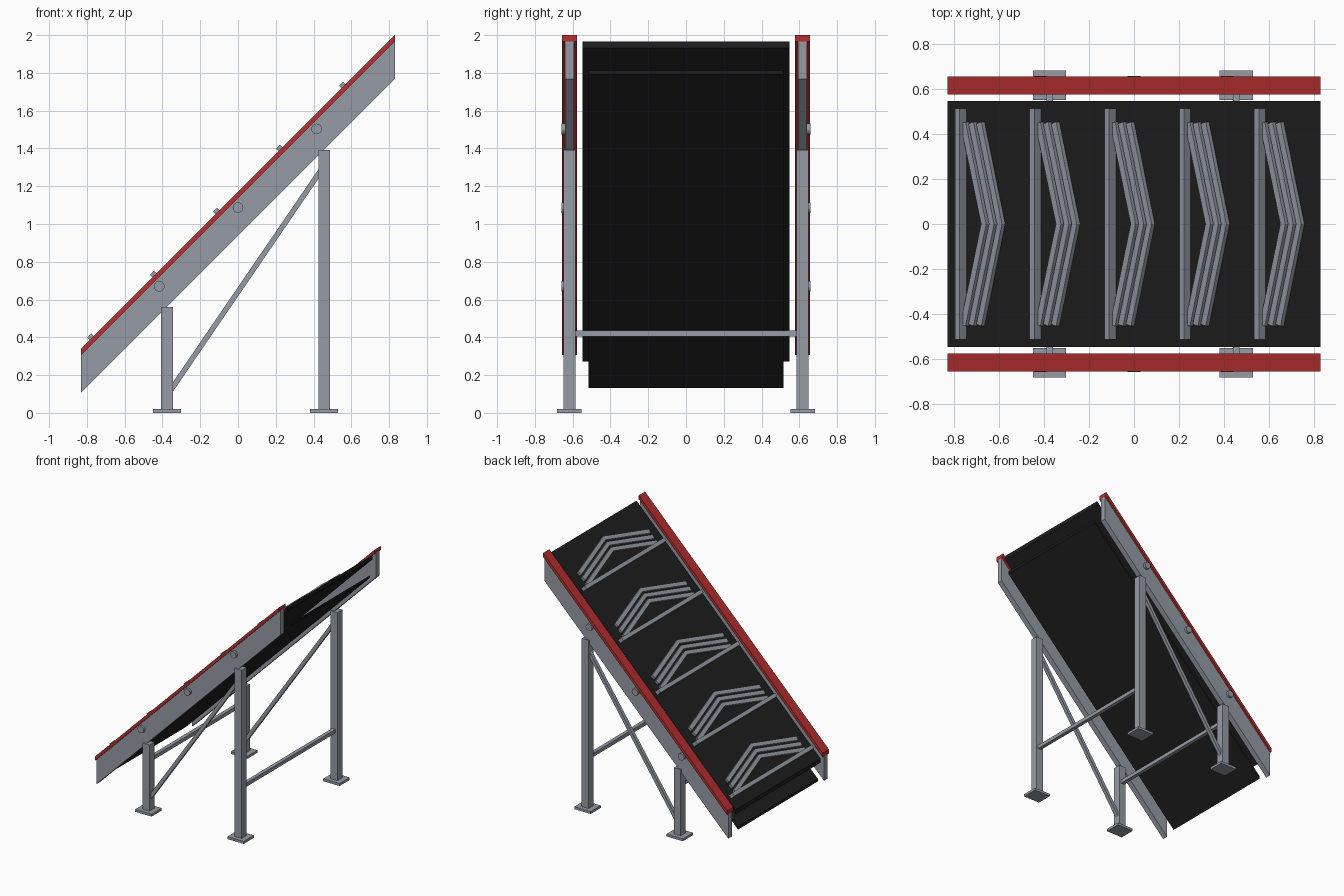
import bpy, math
from mathutils import Vector, Matrix

cube = bpy.data.objects.get("Cube")
if cube:
    bpy.data.objects.remove(cube, do_unlink=True)


def material(name, rgb):
    m = bpy.data.materials.new(name)
    m.use_nodes = True
    m.diffuse_color = (*rgb, 1)
    m.node_tree.nodes["Principled BSDF"].inputs["Base Color"].default_value = (*rgb, 1)
    return m


STEEL = material("steel grey", (0.30, 0.33, 0.38))
RED = material("rail red", (0.46, 0.028, 0.028))
RUBBER = material("belt black", (0.013, 0.013, 0.013))

HALF = 0.83          # half length along x
BELT_TOP = 1.137     # belt surface height at x = 0, rising at 45 degrees


def prism(name, outline, offset, mat, matrix=Matrix()):
    """Extrude a closed 3D outline by an offset vector."""
    n = len(outline)
    a = [Vector(p) for p in outline]
    verts = a + [p + Vector(offset) for p in a]
    faces = [tuple(range(n)), tuple(range(2 * n - 1, n - 1, -1))]
    faces += [(i, i + n, (i + 1) % n + n, (i + 1) % n) for i in range(n)]
    mesh = bpy.data.meshes.new(name)
    mesh.from_pydata([matrix @ v for v in verts], [], faces)
    mesh.materials.append(mat)
    obj = bpy.data.objects.new(name, mesh)
    bpy.context.collection.objects.link(obj)
    # consistent outward normals
    import bmesh
    bm = bmesh.new()
    bm.from_mesh(mesh)
    bmesh.ops.recalc_face_normals(bm, faces=bm.faces)
    bm.to_mesh(mesh)
    bm.free()
    return obj


def slope_slab(name, y0, y1, top, thick, mat):
    """Sloping slab with vertical ends; top is its height at x = 0."""
    z0, z1 = top - HALF, top + HALF
    outline = [(-HALF, y0, z0), (HALF, y0, z1), (HALF, y0, z1 - thick), (-HALF, y0, z0 - thick)]
    return prism(name, outline, (0, y1 - y0, 0), mat)


def box(name, x0, x1, y0, y1, z0, z1, mat, matrix=Matrix()):
    outline = [(x0, y0, z0), (x1, y0, z0), (x1, y1, z0), (x0, y1, z0)]
    return prism(name, outline, (0, 0, z1 - z0), mat, matrix)


# Carrying belt and return belt
slope_slab("carrying_belt", -0.548, 0.548, BELT_TOP, 0.035, RUBBER)
slope_slab("return_belt", -0.515, 0.515, 0.983, 0.02, RUBBER)

# Cleats: one straight bar and three nested chevrons per group
tilt = Matrix.Rotation(-math.pi / 4, 4, 'Y')
for i in range(5):
    x = -0.758 + i / 3
    frame = Matrix.Translation((x, 0, x + BELT_TOP)) @ tilt
    box(f"cleat_bar_{i}", -0.015, 0.015, -0.515, 0.515, -0.005, 0.042, STEEL, frame)
    for j in range(3):
        tip, arm, w = 0.26 - 0.05 * j, 0.13, 0.032
        outline = [(tip, 0, 0), (tip - arm, 0.455, 0), (tip - arm - w, 0.447, 0),
                   (tip - w, 0, 0), (tip - arm - w, -0.447, 0), (tip - arm, -0.455, 0)]
        prism(f"chevron_{i}_{j}", outline, (0, 0, 0.02), STEEL, frame)

LEGS = {"low": (-0.376, 0.56), "high": (0.456, 1.392)}

for side, s in (("left_back", 1), ("right_front", -1)):
    # Side plate with red cap rail
    slope_slab(f"side_plate_{side}", s * 0.594, s * 0.64, BELT_TOP, 0.2, STEEL)
    slope_slab(f"cap_rail_{side}", s * 0.576, s * 0.657, BELT_TOP + 0.033, 0.033, RED)

    # Roller bosses on the outside of the plate
    for x in (-0.417, 0, 0.416):
        bpy.ops.mesh.primitive_cylinder_add(
            vertices=24, radius=0.028, depth=0.03,
            location=(x, s * 0.645, x + 1.087), rotation=(math.pi / 2, 0, 0))
        boss = bpy.context.object
        boss.name = f"roller_boss_{side}"
        boss.data.materials.append(STEEL)
        bpy.ops.object.shade_smooth_by_angle()

    # Legs and foot plates
    for end, (x, top) in LEGS.items():
        box(f"leg_{end}_{side}", x - 0.031, x + 0.031, s * 0.585, s * 0.649, 0.01, top, STEEL)
        box(f"foot_{end}_{side}", x - 0.074, x + 0.074, s * 0.553, s * 0.683, 0, 0.02, STEEL)

    # Diagonal brace between the legs
    a, b = Vector((-0.37, 0, 0.1)), Vector((0.45, 0, 1.3))
    n = Vector((-(b - a).z, 0, (b - a).x)).normalized() * 0.014
    y = Vector((0, s * 0.603, 0))
    prism(f"brace_{side}", [a + n + y, b + n + y, b - n + y, a - n + y], (0, s * 0.028, 0), STEEL)

# Cross bars joining each pair of legs
for end, (x, top) in LEGS.items():
    box(f"cross_bar_{end}", x - 0.015, x + 0.015, -0.59, 0.59, 0.405, 0.435, STEEL)
